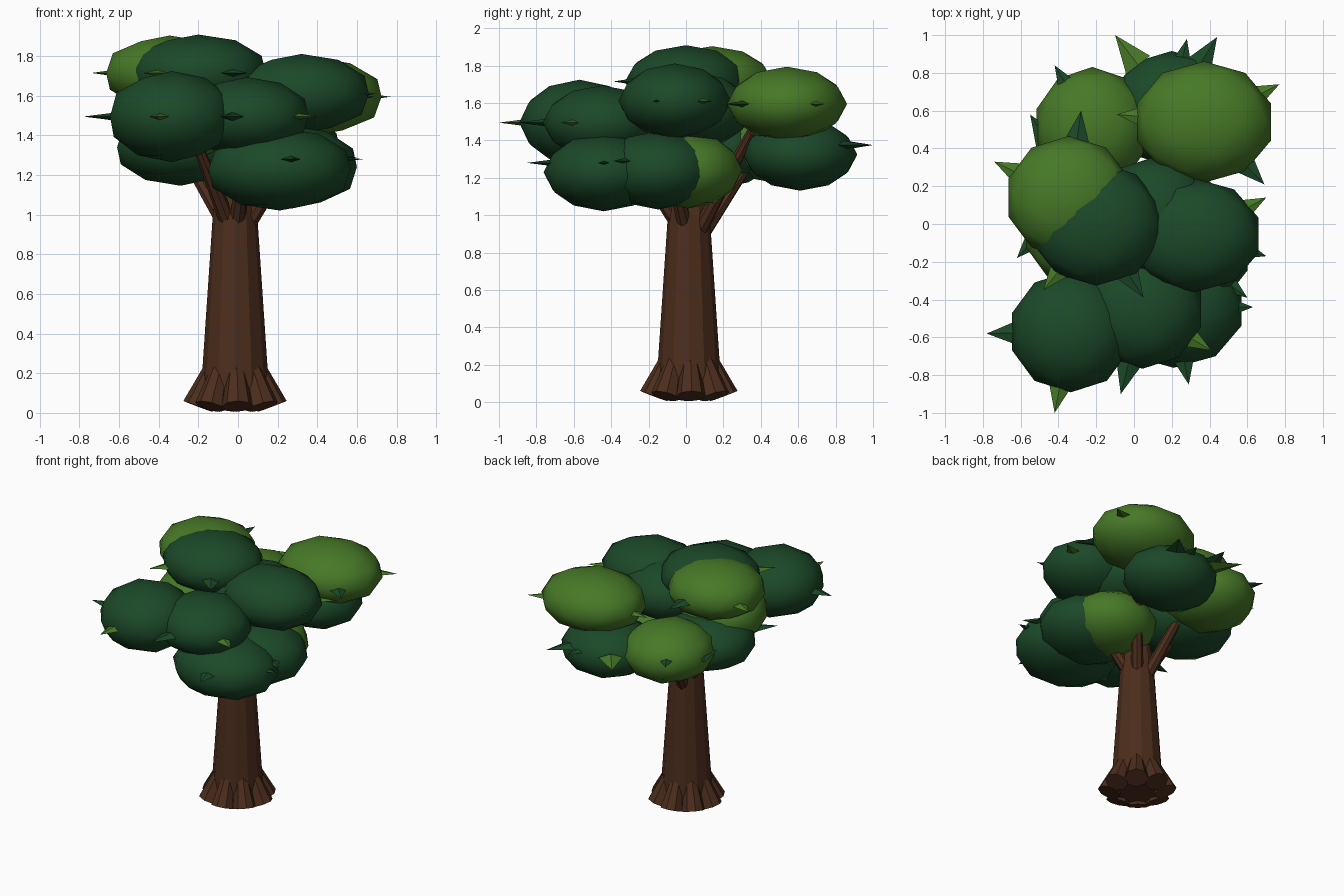
import bpy, bmesh, math
from mathutils import Vector, Matrix

if "Cube" in bpy.data.objects:
    bpy.data.objects.remove(bpy.data.objects["Cube"])


def material(name, rgb):
    m = bpy.data.materials.new(name)
    m.diffuse_color = (*rgb, 1)
    m.use_nodes = True
    m.node_tree.nodes["Principled BSDF"].inputs["Base Color"].default_value = m.diffuse_color
    return m


DARK = material("dark_green", (0.011, 0.066, 0.021))
LIGHT = material("light_green", (0.062, 0.19, 0.020))
BARK = material("bark_brown", (0.072, 0.027, 0.012))


def make(name, bm, mat, smooth=False):
    me = bpy.data.meshes.new(name)
    bmesh.ops.recalc_face_normals(bm, faces=bm.faces)
    bm.to_mesh(me)
    bm.free()
    for p in me.polygons:
        p.use_smooth = smooth
    me.materials.append(mat)
    ob = bpy.data.objects.new(name, me)
    bpy.context.collection.objects.link(ob)
    return ob


def cone_between(bm, a, b, r1, r2, sides, flat=1.0):
    """Tapered prism from a to b; flat squashes it vertically about its axis."""
    a, b = Vector(a), Vector(b)
    d = (b - a).normalized()
    side = d.cross(Vector((0, 0, 1)))
    side = side.normalized() if side.length > 1e-4 else Vector((1, 0, 0))
    up = side.cross(d)
    rot = Matrix((side, up, d)).transposed().to_4x4()
    mat = Matrix.Translation((a + b) / 2) @ rot @ Matrix.Diagonal((1, flat, 1, 1))
    bmesh.ops.create_cone(bm, cap_ends=True, segments=sides, radius1=r1,
                          radius2=r2, depth=(b - a).length, matrix=mat)


# Foliage clumps: name -> (centre, radii, colour)
clumps = {
    "top": ((-0.20, 0.00, 1.715), (0.35, 0.32, 0.19), DARK),
    "top_left": ((-0.345, 0.14, 1.715), (0.33, 0.32, 0.185), LIGHT),
    "back_right": ((0.37, 0.54, 1.595), (0.365, 0.315, 0.195), LIGHT),
    "right": ((0.32, -0.06, 1.61), (0.35, 0.295, 0.197), DARK),
    "centre": ((0.11, 0.04, 1.56), (0.31, 0.31, 0.20), DARK),
    "front_left": ((-0.335, -0.57, 1.495), (0.32, 0.315, 0.225), DARK),
    "front_middle": ((0.045, -0.45, 1.495), (0.32, 0.31, 0.195), DARK),
    "low_front": ((0.21, -0.44, 1.23), (0.37, 0.315, 0.205), DARK),
    "low_right": ((0.27, -0.15, 1.24), (0.34, 0.31, 0.205), DARK),
    "low_middle": ((0.20, 0.01, 1.24), (0.31, 0.285, 0.20), LIGHT),
    "low_left": ((-0.29, 0.17, 1.34), (0.33, 0.32, 0.19), DARK),
    "middle_left": ((-0.28, -0.03, 1.47), (0.30, 0.30, 0.19), LIGHT),
    "low_back_left": ((-0.22, 0.51, 1.37), (0.305, 0.315, 0.20), LIGHT),
    "low_back": ((0.20, 0.61, 1.325), (0.325, 0.30, 0.19), DARK),
}
for name, (c, r, mat) in clumps.items():
    bm = bmesh.new()
    bmesh.ops.create_icosphere(bm, subdivisions=2, radius=1.02,
                               matrix=Matrix.Translation(c) @ Matrix.Diagonal((*r, 1)))
    make("foliage_" + name, bm, mat, True)

# Leaf spikes: (clump, tip x, tip y) for each colour
spikes = {
    DARK: [("low_back", 0.28, 0.98), ("low_back", 0.44, 0.99), ("low_back_left", -0.42, 0.84),
           ("low_left", -0.55, 0.58), ("top_left", -0.28, 0.60), ("back_right", 0.69, 0.21),
           ("right", 0.70, -0.17), ("low_right", 0.60, -0.39), ("low_front", 0.63, -0.44),
           ("low_front", 0.29, -0.85), ("front_middle", -0.07, -0.90), ("top", 0.05, -0.39),
           ("front_left", -0.78, -0.58), ("low_left", -0.62, -0.18)],
    LIGHT: [("low_back", -0.10, 1.00), ("back_right", 0.77, 0.74), ("top_left", -0.74, 0.33),
            ("right", 0.70, 0.14), ("front_middle", 0.41, -0.67), ("front_left", -0.42, -1.00),
            ("top", -0.48, -0.35), ("low_back_left", -0.14, 0.46), ("back_right", -0.09, 0.58)],
}
for mat, rows in spikes.items():
    bm = bmesh.new()
    for clump, x, y in rows:
        c = clumps[clump][0]
        tip = Vector((x, y, c[2] + (0.05 if clump.startswith("low") else 0)))
        d = Vector((x - c[0], y - c[1], 0)).normalized()
        cone_between(bm, tip - d * 0.2, tip, 0.08, 0, 4, 0.32)
    make("leaf_spikes_" + mat.name, bm, mat)

# Trunk: stacked tapered rings
CX, CY = -0.015, 0.015
bm = bmesh.new()
N = 12
rings = []
for r, z in [(0.172, 0.03), (0.166, 0.2), (0.112, 1.0), (0.09, 1.14)]:
    rings.append([bm.verts.new((CX + r * math.cos(2 * math.pi * i / N),
                                CY + r * math.sin(2 * math.pi * i / N), z)) for i in range(N)])
for lo, hi in zip(rings, rings[1:]):
    for i in range(N):
        bm.faces.new((lo[i], lo[(i + 1) % N], hi[(i + 1) % N], hi[i]))
bm.faces.new(rings[0][::-1])
bm.faces.new(rings[-1])
make("trunk", bm, BARK)

# Root flares around the base
bm = bmesh.new()
for i in range(8):
    a = 2 * math.pi * i / 8 + 0.06
    u = Vector((math.cos(a), math.sin(a), 0))
    o = Vector((CX, CY, 0))
    cone_between(bm, o + u * 0.11 + Vector((0, 0, 0.24)),
                 o + u * 0.188 + Vector((0, 0, 0.033)), 0.04, 0.078, 8)
for v in bm.verts:
    v.co.z = max(v.co.z, 0)
make("roots", bm, BARK)

# Steep branches fanning out from the upper trunk into the foliage
bm = bmesh.new()
for deg, z, reach in [(50, 0.94, 0.36), (108, 0.92, 0.34), (150, 1.0, 0.24),
                      (235, 1.0, 0.26), (280, 1.0, 0.26), (340, 0.98, 0.28)]:
    u = Vector((math.cos(math.radians(deg)), math.sin(math.radians(deg)), 0))
    start = Vector((CX, CY, z - 0.02)) + u * 0.075
    cone_between(bm, start, start + u * reach + Vector((0, 0, reach * 1.45)), 0.042, 0.026, 8)
make("branches", bm, BARK)
